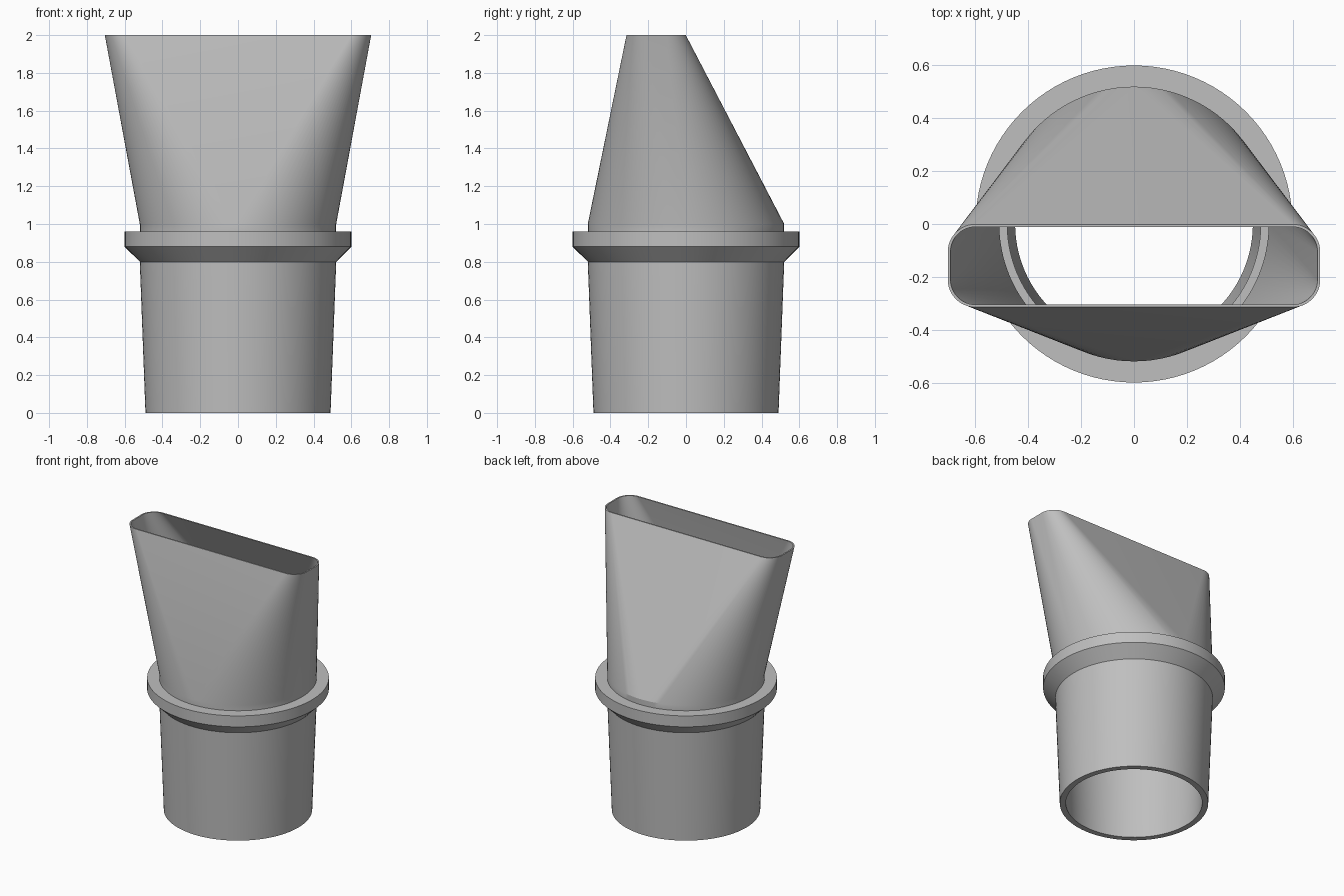
import bpy, bmesh
from math import sin, cos, pi

if "Cube" in bpy.data.objects:
    bpy.data.objects.remove(bpy.data.objects["Cube"])

QUARTER = 24  # segments per quarter turn

grey = bpy.data.materials.new("plain grey")
grey.diffuse_color = (0.52, 0.52, 0.52, 1)
grey.use_nodes = True
grey.node_tree.nodes["Principled BSDF"].inputs["Base Color"].default_value = grey.diffuse_color


def rounded_loop(hx, hy, r, cy, z):
    """Four corner arcs; hx = hy = r gives a circle with doubled quadrant points."""
    pts = []
    for q, (sx, sy) in enumerate([(1, 1), (-1, 1), (-1, -1), (1, -1)]):
        for i in range(QUARTER + 1):
            a = (q + i / QUARTER) * pi / 2
            pts.append((sx * (hx - r) + r * cos(a), cy + sy * (hy - r) + r * sin(a), z))
    return pts


def circle(r, z):
    return rounded_loop(r, r, r, 0, z)


def slot(inset):
    return rounded_loop(0.705 - inset, 0.157 - inset, 0.105 - inset, -0.158, 2.0)


def loft(name, loops):
    """Skin a closed chain of loops into one solid."""
    bm = bmesh.new()
    rings = [[bm.verts.new(p) for p in loop] for loop in loops]
    n = len(rings[0])
    for k, low in enumerate(rings):
        high = rings[(k + 1) % len(rings)]
        for i in range(n):
            j = (i + 1) % n
            bm.faces.new((low[i], low[j], high[j], high[i]))
    bmesh.ops.remove_doubles(bm, verts=bm.verts, dist=1e-5)
    bmesh.ops.recalc_face_normals(bm, faces=bm.faces)
    mesh = bpy.data.meshes.new(name)
    bm.to_mesh(mesh)
    bm.free()
    mesh.materials.append(grey)
    obj = bpy.data.objects.new(name, mesh)
    bpy.context.collection.objects.link(obj)
    bpy.context.view_layer.objects.active = obj
    obj.select_set(True)
    bpy.ops.object.shade_smooth_by_angle(angle=pi / 9)
    obj.select_set(False)


# Hollow adapter: tapered tube, chamfered collar, then a flattened offset nozzle
loft("nozzle_adapter", [
    circle(0.45, 0), circle(0.49, 0),            # bottom rim
    circle(0.52, 0.80),                          # tapered tube
    circle(0.60, 0.88), circle(0.60, 0.96),      # collar
    circle(0.52, 0.96), circle(0.52, 1.0),       # neck
    slot(0), slot(0.01),                         # nozzle and its thin lip
    circle(0.51, 1.0), circle(0.51, 0.96),       # inside of the nozzle
    circle(0.48, 0.96), circle(0.48, 0.80),      # inner ledge and bore
])
